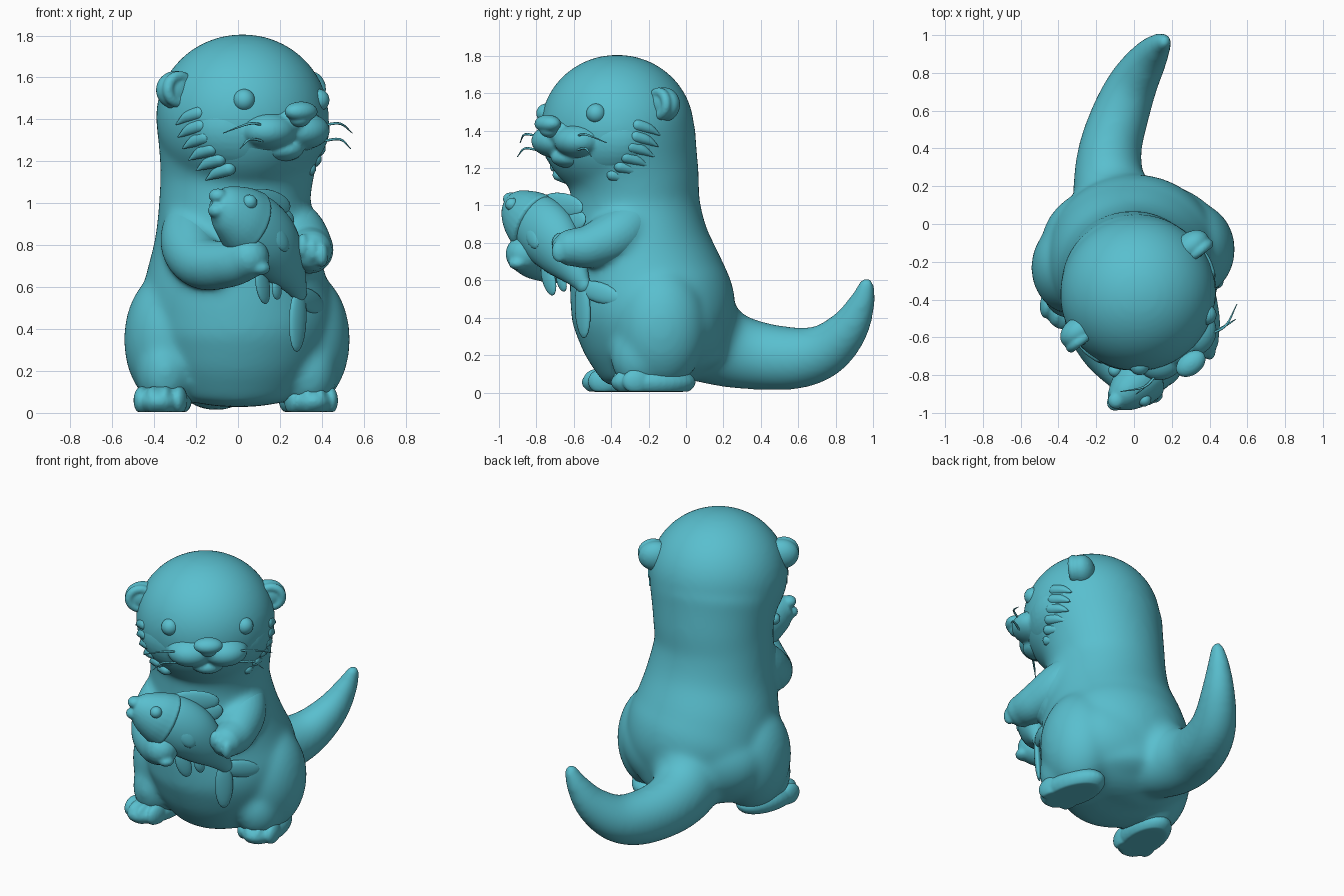
import bpy, bmesh, math
from mathutils import Vector, Matrix

if "Cube" in bpy.data.objects:
    bpy.data.objects.remove(bpy.data.objects["Cube"])

mat = bpy.data.materials.new("teal")
mat.diffuse_color = (0.10, 0.52, 0.62, 1)
mat.use_nodes = True
mat.node_tree.nodes["Principled BSDF"].inputs["Base Color"].default_value = mat.diffuse_color


def blob(bm, loc, radii, frame=Matrix(), seg=32):
    """Ellipsoid placed in a frame."""
    m = frame @ Matrix.Translation(loc) @ Matrix.Diagonal((*radii, 1))
    bmesh.ops.create_uvsphere(bm, u_segments=seg, v_segments=seg // 2, radius=1, matrix=m)


def tube(bm, pts, ref=(1, 0, 0), flat=1.0, cap=1.0, seg=28, sub=6, frame=Matrix()):
    """Smooth tapering tube through (x, y, z, radius) points with rounded ends."""
    p = [Vector(q) for q in pts]
    p = [2 * p[0] - p[1]] + p + [2 * p[-1] - p[-2]]
    path = []
    for i in range(1, len(p) - 2):
        a, b, c, d = p[i - 1:i + 3]
        for k in range(sub):
            t = k / sub
            path.append(0.5 * (2 * b + (c - a) * t + (2 * a - 5 * b + 4 * c - d) * t * t
                               + (3 * b - a - 3 * c + d) * t ** 3))
    path.append(p[-2])
    pos = [q.to_3d() for q in path]
    n = len(path)
    tan = [(pos[min(i + 1, n - 1)] - pos[max(i - 1, 0)]).normalized() for i in range(n)]
    steps = [math.radians(a) for a in (80, 60, 40, 20)]
    rings = [(pos[0] - tan[0] * path[0][3] * cap * math.sin(s), path[0][3] * math.cos(s), tan[0])
             for s in steps]
    rings += [(pos[i], path[i][3], tan[i]) for i in range(n)]
    rings += [(pos[-1] + tan[-1] * path[-1][3] * cap * math.sin(s), path[-1][3] * math.cos(s), tan[-1])
              for s in reversed(steps)]
    loops = []
    for c, r, t in rings:
        u = Vector(ref)
        u = (u - t * u.dot(t)).normalized()
        v = t.cross(u)
        loops.append([bm.verts.new(frame @ (c + r * (flat * u * math.cos(w) + v * math.sin(w))))
                      for w in (2 * math.pi * j / seg for j in range(seg))])
    for l0, l1 in zip(loops, loops[1:]):
        for j in range(seg):
            k = (j + 1) % seg
            bm.faces.new((l0[j], l0[k], l1[k], l1[j]))
    bm.faces.new(loops[0][::-1])
    bm.faces.new(loops[-1])


def fin(bm, base, tip, width, thick, normal):
    """Flat leaf from base to tip."""
    base, tip = Vector(base), Vector(tip)
    z = (tip - base).normalized()
    y = Vector(normal)
    y = (y - z * y.dot(z)).normalized()
    x = y.cross(z)
    m = Matrix((x, y, z)).transposed().to_4x4()
    m.translation = (base + tip) / 2
    blob(bm, (0, 0, 0), (width, thick, (tip - base).length / 2), m, 20)


def finish(name, bm, voxel=0, smooth=6):
    for v in bm.verts:
        v.co.z = max(v.co.z, 0.004)
    bmesh.ops.recalc_face_normals(bm, faces=bm.faces)
    for f in bm.faces:
        f.smooth = True
    me = bpy.data.meshes.new(name)
    bm.to_mesh(me)
    bm.free()
    me.materials.append(mat)
    ob = bpy.data.objects.new(name, me)
    bpy.context.collection.objects.link(ob)
    if voxel:
        rm = ob.modifiers.new("blend", 'REMESH')
        rm.mode, rm.voxel_size, rm.use_smooth_shade = 'VOXEL', voxel, True
        sm = ob.modifiers.new("soften", 'SMOOTH')
        sm.factor, sm.iterations = 0.5, smooth
    return ob


# Head frame: turned to its left, local -y is forward
HEAD = Matrix.Translation((0.015, -0.36, 0)) @ Matrix.Rotation(math.radians(37), 4, 'Z')
LEFT_ARM = [(-0.2, -0.3, 1.02, 0.11), (-0.23, -0.48, 0.82, 0.14), (-0.17, -0.65, 0.715, 0.125),
            (-0.04, -0.79, 0.71, 0.11), (0.05, -0.865, 0.74, 0.1)]
RIGHT_ARM = [(0.19, -0.2, 1.0, 0.1), (0.275, -0.34, 0.86, 0.14), (0.335, -0.5, 0.785, 0.12),
             (0.35, -0.61, 0.775, 0.1)]

# Body: torso, skull, hips, haunches, shoulders and tail softly blended together
bm = bmesh.new()
tube(bm, [(0, -0.12, 0.15, 0.35), (0, -0.15, 0.3, 0.41), (0, -0.175, 0.45, 0.44),
          (-0.01, -0.21, 0.6, 0.42), (-0.01, -0.25, 0.8, 0.375), (-0.015, -0.27, 1.0, 0.345),
          (-0.005, -0.28, 1.15, 0.35), (0.01, -0.32, 1.33, 0.38)], flat=1.05, cap=0.3, seg=48)
blob(bm, (0, -0.1, 0.37), (0.49, 0.34, 0.33), seg=48)
blob(bm, (0, -0.01, 1.41), (0.415, 0.41, 0.397), HEAD, 48)
tube(bm, [(-0.03, -0.1, 0.42, 0.28), (-0.08, 0.06, 0.32, 0.265), (-0.13, 0.22, 0.235, 0.21),
          (-0.125, 0.4, 0.195, 0.182), (-0.065, 0.6, 0.185, 0.165), (0.0, 0.75, 0.23, 0.142),
          (0.075, 0.87, 0.345, 0.11), (0.13, 0.94, 0.48, 0.074), (0.16, 0.965, 0.575, 0.046)],
     flat=0.92)
for x, y in ((-0.325, -0.23), (0.315, -0.135)):
    blob(bm, (x, y, 0.35), (0.22, 0.25, 0.33))
    blob(bm, (x * 1.07, y - 0.11, 0.2), (0.14, 0.16, 0.19))
tube(bm, LEFT_ARM[:4])
tube(bm, RIGHT_ARM[:3])
finish("body", bm, 0.016, 28)

# Feet with rounded toes
for x, y, a, side in ((-0.355, -0.33, -8, "left"), (0.33, -0.175, 10, "right")):
    m = Matrix.Translation((x, y, 0)) @ Matrix.Rotation(math.radians(a), 4, 'Z')
    bm = bmesh.new()
    blob(bm, (0, 0, 0.055), (0.132, 0.23, 0.09), m)
    for i in range(4):
        o = i - 1.5
        blob(bm, (o * 0.06, -0.145 + 0.018 * o * o, 0.06), (0.039, 0.08, 0.068), m, 20)
    finish(side + "_foot", bm, 0.008, 5)

# Arms ending in paws with fingers
bm = bmesh.new()
tube(bm, LEFT_ARM)
for i in range(3):
    blob(bm, (0.105 - 0.01 * i, -0.9 + 0.02 * i, 0.69 + 0.05 * i), (0.05, 0.05, 0.034), seg=20)
finish("left_arm", bm, 0.01, 5)
bm = bmesh.new()
tube(bm, RIGHT_ARM)
for i in range(3):
    blob(bm, (0.31 + 0.045 * i, -0.675, 0.795 - 0.02 * i), (0.032, 0.045, 0.06), seg=20)
finish("right_arm", bm, 0.01, 5)

# Ears: rounded backs with a rim around a shallow hollow
for s, side in ((-1, "left"), (1, "right")):
    bm = bmesh.new()
    blob(bm, (s * 0.375, 0.02, 1.54), (0.105, 0.075, 0.092), HEAD)
    ring = [(s * 0.39 + 0.066 * math.cos(w), -0.025, 1.543 + 0.062 * math.sin(w), 0.027)
            for w in (2 * math.pi * k / 16 for k in range(17))]
    tube(bm, ring, ref=(0, 1, 0), seg=14, sub=2, frame=HEAD)
    finish(side + "_ear", bm, 0.008, 5)

# Face: full cheeks, muzzle pads and chin
bm = bmesh.new()
blob(bm, (0, -0.115, 1.36), (0.388, 0.28, 0.27), HEAD, 48)
for s in (-1, 1):
    blob(bm, (s * 0.1, -0.345, 1.345), (0.14, 0.128, 0.09), HEAD)
blob(bm, (0, -0.36, 1.39), (0.1, 0.1, 0.075), HEAD)
blob(bm, (0, -0.33, 1.255), (0.1, 0.1, 0.055), HEAD)
finish("face", bm, 0.01, 7)

# Nose
bm = bmesh.new()
blob(bm, (0, -0.475, 1.437), (0.088, 0.06, 0.048), HEAD)
blob(bm, (0, -0.465, 1.405), (0.052, 0.052, 0.042), HEAD)
finish("nose", bm, 0.007, 5)

# Eyes, mostly sunk in the head
bm = bmesh.new()
for s in (-1, 1):
    blob(bm, (s * 0.222, -0.318, 1.492), (0.053, 0.053, 0.053), HEAD, 24)
finish("eyes", bm)

# Whiskers, two on each cheek
bm = bmesh.new()
for s in (-1, 1):
    for b, a, z in ((0.385, 0.37, 1.335), (0.33, 0.43, 1.26)):
        tube(bm, [(s * 0.17, -0.41, z + 0.035, 0.006), (s * 0.27, -0.425, z + 0.045, 0.006),
                  (s * b, -a, z, 0.002)], ref=(0, 0, 1), seg=8, sub=4, frame=HEAD)
finish("whiskers", bm)

# Pointed fur along the back edge of the cheeks
bm = bmesh.new()
for s in (-1, 1):
    for b, a, z in ((0.405, 0.09, 1.41), (0.4, 0.1, 1.35), (0.385, 0.115, 1.295),
                    (0.36, 0.13, 1.24), (0.325, 0.145, 1.19), (0.28, 0.16, 1.145)):
        tube(bm, [(s * (b - 0.04), -a - 0.06, z + 0.02, 0.034), (s * (b - 0.015), -a, z, 0.028),
                  (s * (b + 0.012), -a + 0.055, z - 0.035, 0.002)],
             ref=(0, 0, 1), seg=10, sub=3, frame=HEAD)
finish("cheek_fur", bm)

# Fish body, thinner from side to side
SIDE = Vector((0.7, -0.7, 0.1)).normalized()
bm = bmesh.new()
tube(bm, [(0.0, -0.85, 0.95, 0.13), (0.065, -0.785, 0.895, 0.165), (0.14, -0.715, 0.82, 0.168),
          (0.205, -0.65, 0.73, 0.135), (0.26, -0.59, 0.64, 0.08), (0.29, -0.55, 0.575, 0.045)],
     ref=SIDE, flat=0.78)
finish("fish_body", bm)

# Fish head with a gill edge and parted lips
bm = bmesh.new()
tube(bm, [(-0.1, -0.935, 1.0, 0.07), (-0.06, -0.905, 0.98, 0.112), (0.0, -0.855, 0.94, 0.152),
          (0.045, -0.81, 0.905, 0.172)], ref=SIDE, flat=0.83, cap=0.15)
for q, r in (((-0.095, -0.935, 1.035), 0.045), ((-0.1, -0.945, 0.965), 0.045)):
    blob(bm, q, (r, r, r * 0.8), seg=20)
finish("fish_head", bm, 0.008, 5)

# Fish eyes on both sides
bm = bmesh.new()
eye = Vector((0.055, -0.93, 1.005))
for q in (eye, eye - SIDE * 0.22):
    blob(bm, q, (0.036, 0.036, 0.036), seg=20)
finish("fish_eyes", bm)

# Fish fins: dorsal, side, belly and forked tail
bm = bmesh.new()
for base, tip, w, th, nrm in (
        ((0.03, -0.78, 1.02), (0.25, -0.55, 0.985), 0.065, 0.02, SIDE),
        ((0.13, -0.68, 0.9), (0.265, -0.535, 0.93), 0.06, 0.02, SIDE),
        ((0.16, -0.845, 0.895), (0.235, -0.79, 0.775), 0.048, 0.024, SIDE),
        ((0.0, -0.78, 0.8), (-0.02, -0.72, 0.72), 0.04, 0.02, SIDE),
        ((0.1, -0.76, 0.7), (0.135, -0.71, 0.52), 0.045, 0.018, SIDE),
        ((0.18, -0.68, 0.64), (0.19, -0.65, 0.54), 0.03, 0.016, SIDE),
        ((0.29, -0.56, 0.6), (0.28, -0.545, 0.29), 0.055, 0.022, SIDE),
        ((0.275, -0.58, 0.57), (0.41, -0.35, 0.5), 0.055, 0.022, SIDE)):
    fin(bm, base, tip, w, th, nrm)
finish("fish_fins", bm)
